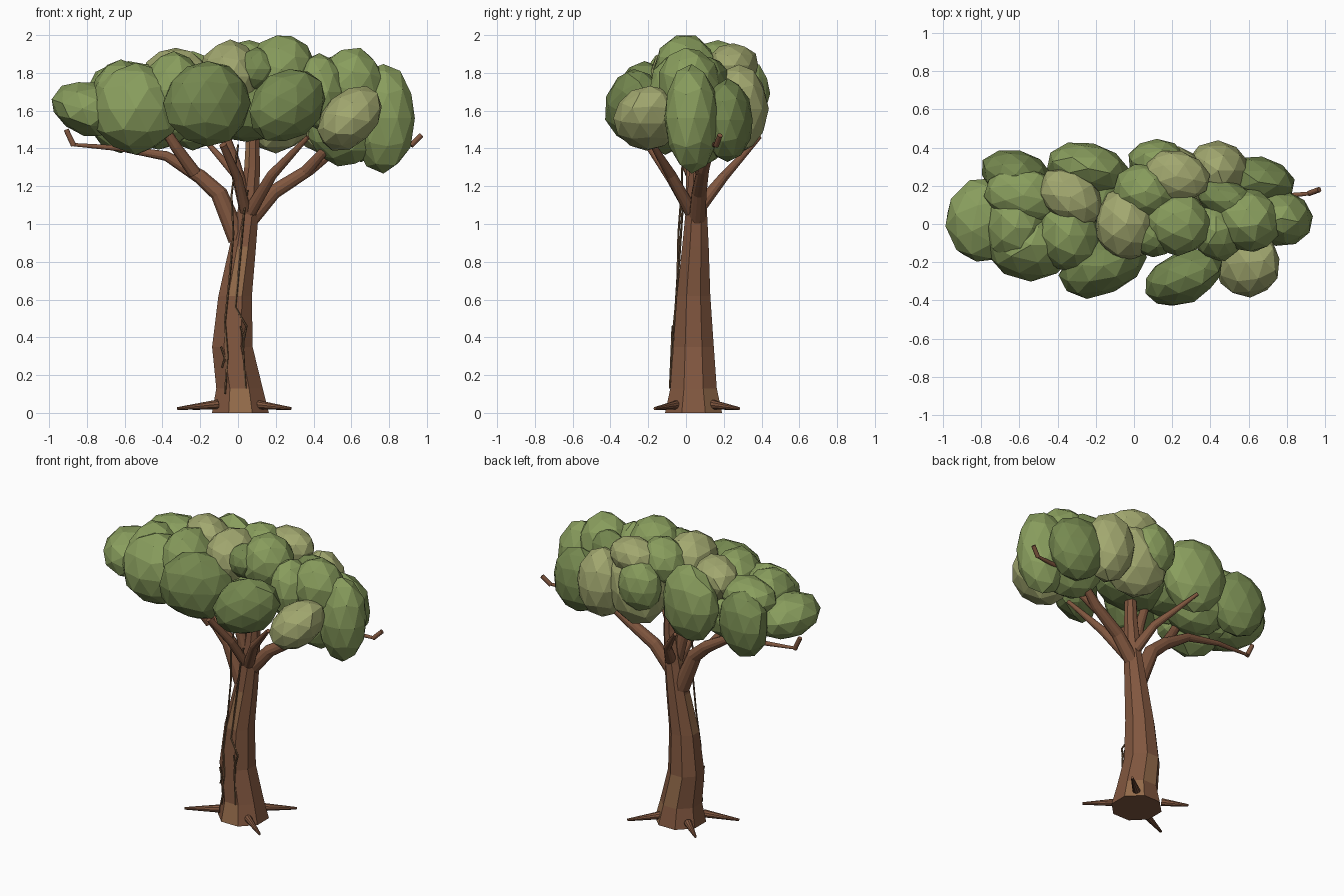
import bpy, bmesh, math, random
from mathutils import Vector, Euler
random.seed(4)


def material(name, rgb):
    m = bpy.data.materials.new(name)
    m.diffuse_color = (*rgb, 1)
    return m


bark = material("bark", (0.22, 0.095, 0.05))
bark_light = material("bark_light", (0.3, 0.15, 0.07))
vine_mat = material("vine", (0.16, 0.09, 0.045))
greens = {"g": material("leaf_green", (0.25, 0.34, 0.11)),
          "d": material("leaf_dark", (0.18, 0.25, 0.08)),
          "l": material("leaf_light", (0.36, 0.39, 0.16))}


def finish(bm, name, mats):
    bmesh.ops.recalc_face_normals(bm, faces=bm.faces)
    me = bpy.data.meshes.new(name)
    bm.to_mesh(me)
    bm.free()
    for m in mats:
        me.materials.append(m)
    ob = bpy.data.objects.new(name, me)
    bpy.context.collection.objects.link(ob)
    return ob


def tube(name, pts, sides, mats, level=False, patch=0.0):
    """Closed tapered tube through points (x, y, z, radius)."""
    bm = bmesh.new()
    P = [Vector(p[:3]) for p in pts]
    rings = []
    for i, p in enumerate(P):
        t = P[min(i + 1, len(P) - 1)] - P[max(i - 1, 0)]
        t = Vector((0, 0, 1)) if level else t.normalized()
        u = t.cross(Vector((0, 1, 0))).normalized()
        v = t.cross(u)
        ring = []
        for k in range(sides):
            a = 2 * math.pi * (k + 0.5) / sides
            ring.append(bm.verts.new(p + pts[i][3] * (u * math.cos(a) + v * math.sin(a))))
        rings.append(ring)
    for a, b in zip(rings, rings[1:]):
        for k in range(sides):
            j = (k + 1) % sides
            f = bm.faces.new((a[k], a[j], b[j], b[k]))
            f.material_index = int(random.random() < patch)
    bm.faces.new(rings[0])
    bm.faces.new(rings[-1])
    return finish(bm, name, mats)


def leaf(name, x, y, z, rx, ry, rz, mat, tilt=0, turn=0):
    """Faceted, slightly uneven ellipsoid leaf clump."""
    bm = bmesh.new()
    bmesh.ops.create_icosphere(bm, subdivisions=2, radius=1.03)
    rot = Euler((0, tilt, turn)).to_matrix()
    for v in bm.verts:
        c = v.co * random.uniform(0.97, 1.04)
        v.co = rot @ Vector((c.x * rx, c.y * ry, c.z * rz)) + Vector((x, y, z))
    finish(bm, name, [mat])


# Trunk
tube("trunk", [(0.013, .04, 0, .163), (0.008, .04, .13, .133), (-.03, .04, .35, .116),
               (-.015, .04, .62, .096), (.025, .05, .88, .076), (.055, .055, 1.08, .06),
               (.075, .06, 1.3, .045), (.08, .06, 1.6, .032)], 8, [bark, bark_light],
     level=True, patch=0.15)

# Roots, one near each diagonal
for x, y in ((-.32, -.12), (.28, -.165), (-.24, .24), (.25, .28)):
    sx, sy = math.copysign(.1, x), math.copysign(.085, y)
    tube("root", [(-.01 + sx, .05 + sy, .045, .026), (x, y, .023, .008)], 10, [bark])

# Branches
branches = {
    "left_branch": [(0, .05, .92, .055), (-.1, .05, 1.16, .047), (-.2, .06, 1.25, .04),
                    (-.38, .07, 1.36, .027), (-.62, .08, 1.4, .016), (-.87, .06, 1.42, .009)],
    "left_twig": [(-.87, .06, 1.415, .015), (-.91, .06, 1.5, .014)],
    "left_fork": [(-.23, .03, 1.27, .036), (-.33, -.02, 1.41, .03), (-.45, -.06, 1.6, .02)],
    "right_branch": [(.07, .06, 1.03, .045), (.19, .07, 1.17, .04), (.38, .09, 1.29, .033),
                     (.5, .12, 1.38, .024), (.72, .14, 1.42, .016), (.92, .16, 1.42, .01)],
    "right_twig": [(.915, .16, 1.415, .014), (.97, .18, 1.47, .014)],
    "right_fork": [(.36, .08, 1.28, .032), (.45, .03, 1.38, .026), (.76, -.03, 1.6, .014)],
    "front_branch": [(.06, .03, 1.06, .036), (.18, -.08, 1.26, .028), (.37, -.2, 1.46, .012)],
    "front_left_branch": [(.04, .02, 1.07, .03), (0, -.08, 1.24, .025), (-.08, -.2, 1.42, .02)],
    "back_branch": [(.06, .08, 1.1, .036), (0, .2, 1.25, .026), (-.19, .39, 1.46, .011)],
    "centre_branch": [(.04, .04, 1.1, .04), (-.02, .03, 1.33, .032), (-.08, .02, 1.5, .025)],
}
for name, pts in branches.items():
    tube(name, pts, 12, [bark])

# Vines hanging down the front of the trunk
vines = [[(-.07, -.075, .1), (-.055, -.07, .3), (-.07, -.06, .48), (-.045, -.045, .72),
          (-.025, -.04, .95), (-.035, -.025, 1.15), (0, -.015, 1.42)],
         [(.04, -.085, .13), (.025, -.075, .36), (.045, -.065, .46), (-.015, -.055, .56),
          (.01, -.035, .82), (.03, -.02, 1.05), (.05, -.01, 1.18)],
         [(-.09, -.07, .35), (-.07, -.075, .29), (-.085, -.07, .24)],
         [(.015, -.07, .46), (.03, -.075, .4), (.03, -.075, .34)]]
for pts in vines:
    tube("vine", [(*p, .006) for p in pts], 5, [vine_mat])

# Leaf clumps: colour, x, y, z, radii, tilt, turn
front = [("d", -.16, -.22, 1.64, .235, .145, .22, 0, .4), ("d", .26, -.28, 1.63, .22, .13, .175, -.6, .4),
         ("l", .59, -.2, 1.56, .195, .18, .135, -.75, .1), ("g", -.54, -.11, 1.61, .23, .18, .23, 0, 0)]
ends = [("g", -.78, .02, 1.61, .2, .22, .14, .25, -.2), ("g", .77, .03, 1.56, .165, .14, .28, 0, -.2),
        ("g", -.62, -.02, 1.66, .16, .2, .2, 0, 0)]
back = [("d", -.62, .26, 1.6, .18, .12, .22, 0, -.2), ("g", -.24, .29, 1.65, .21, .13, .25, 0, -.2),
        ("g", .12, .33, 1.69, .15, .11, .17, 0, 0), ("l", .2, .24, 1.63, .22, .16, .25, 0, -.2),
        ("l", .44, .28, 1.61, .16, .15, .23, 0, 0), ("d", .65, .22, 1.55, .19, .13, .21, 0, -.15)]
top = [("g", -.34, -.06, 1.71, .16, .19, .2, 0, 0), ("l", -.33, .14, 1.79, .18, .13, .14, 0, -.6),
       ("l", -.04, 0, 1.78, .16, .19, .19, 0, 0), ("g", .06, .17, 1.82, .16, .14, .15, 0, -.3),
       ("g", .23, 0, 1.82, .17, .16, .18, .3, 0), ("g", .59, .02, 1.73, .18, .16, .2, .3, -.4),
       ("d", .5, .12, 1.74, .18, .1, .14, 0, -.4), ("g", .43, -.04, 1.7, .13, .15, .2, 0, .3),
       ("g", -.58, .15, 1.74, .2, .14, .12, 0, -.2), ("d", .1, -.07, 1.82, .11, .1, .11, 0, 0),
       ("l", .22, .25, 1.84, .17, .13, .11, 0, -.2)]
under = [("d", .05, .04, 1.6, .25, .2, .16, 0, 0), ("g", .57, .07, 1.51, .2, .17, .2, .2, 0),
         ("g", -.42, .1, 1.58, .2, .18, .18, 0, 0), ("d", -.17, .1, 1.62, .16, .18, .17, 0, 0)]
for part, rows in (("front", front), ("end", ends), ("back", back), ("top", top), ("under", under)):
    for c, x, y, z, rx, ry, rz, tilt, turn in rows:
        leaf(part + "_leaf_clump", x, y, z, rx, ry, rz, greens[c], tilt, turn)
